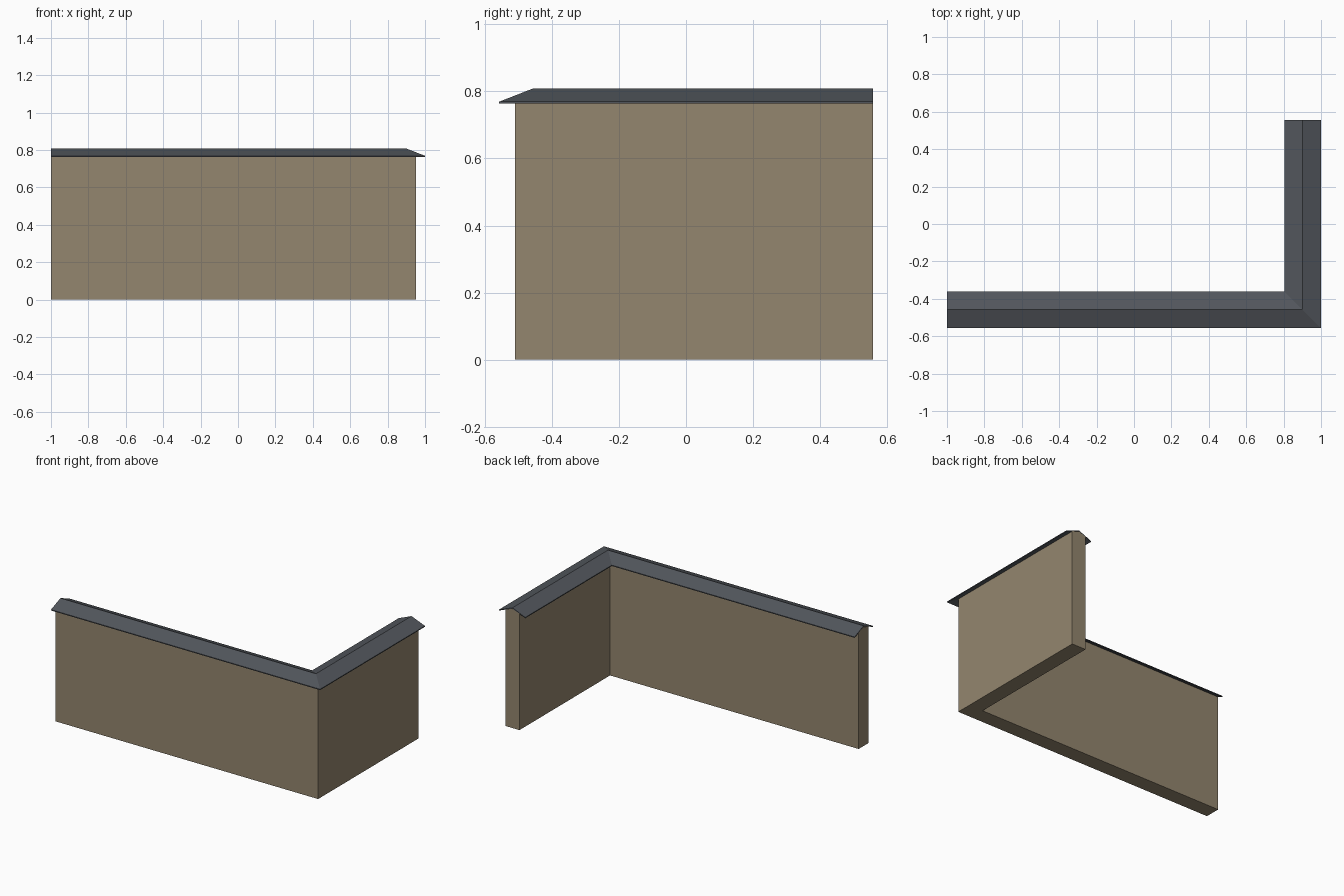
import bpy

cube = bpy.data.objects.get("Cube")
if cube:
    bpy.data.objects.remove(cube, do_unlink=True)

RIDGE_X, RIDGE_Y = 0.90, -0.457   # centre lines of the two wall arms
END_X, END_Y = -1.0, 0.557        # free ends of the arms


def make_material(name, colour):
    mat = bpy.data.materials.new(name)
    mat.use_nodes = True
    mat.diffuse_color = colour
    bsdf = mat.node_tree.nodes["Principled BSDF"]
    bsdf.inputs["Base Color"].default_value = colour
    bsdf.inputs["Roughness"].default_value = 0.9
    return mat


def sweep_corner(name, profile, mat):
    """Sweep a closed (outward offset, height) profile round the mitred corner."""
    n = len(profile)
    verts = [(END_X, RIDGE_Y - o, z) for o, z in profile]
    verts += [(RIDGE_X + o, RIDGE_Y - o, z) for o, z in profile]
    verts += [(RIDGE_X + o, END_Y, z) for o, z in profile]
    faces = [tuple(reversed(range(n))), tuple(range(2 * n, 3 * n))]
    for s in (0, n):
        for i in range(n):
            j = (i + 1) % n
            faces.append((s + i, s + j, s + n + j, s + n + i))
    mesh = bpy.data.meshes.new(name)
    mesh.from_pydata(verts, [], faces)
    mesh.materials.append(mat)
    obj = bpy.data.objects.new(name, mesh)
    bpy.context.collection.objects.link(obj)
    return obj


plaster = make_material("tan plaster", (0.295, 0.238, 0.158, 1))
slate = make_material("dark slate", (0.084, 0.093, 0.107, 1))

# Wall with a low gabled top that fills the cap
half = 0.052
sweep_corner("wall", [(-half, 0), (half, 0), (half, 0.782), (0, 0.801), (-half, 0.782)], plaster)

# Thin folded roof cap overhanging both sides
outer, inner = 0.10, -0.095
sweep_corner("roof_cap", [(outer, 0.763), (outer, 0.769), (0, 0.808),
                          (inner, 0.769), (inner, 0.763), (0, 0.802)], slate)
